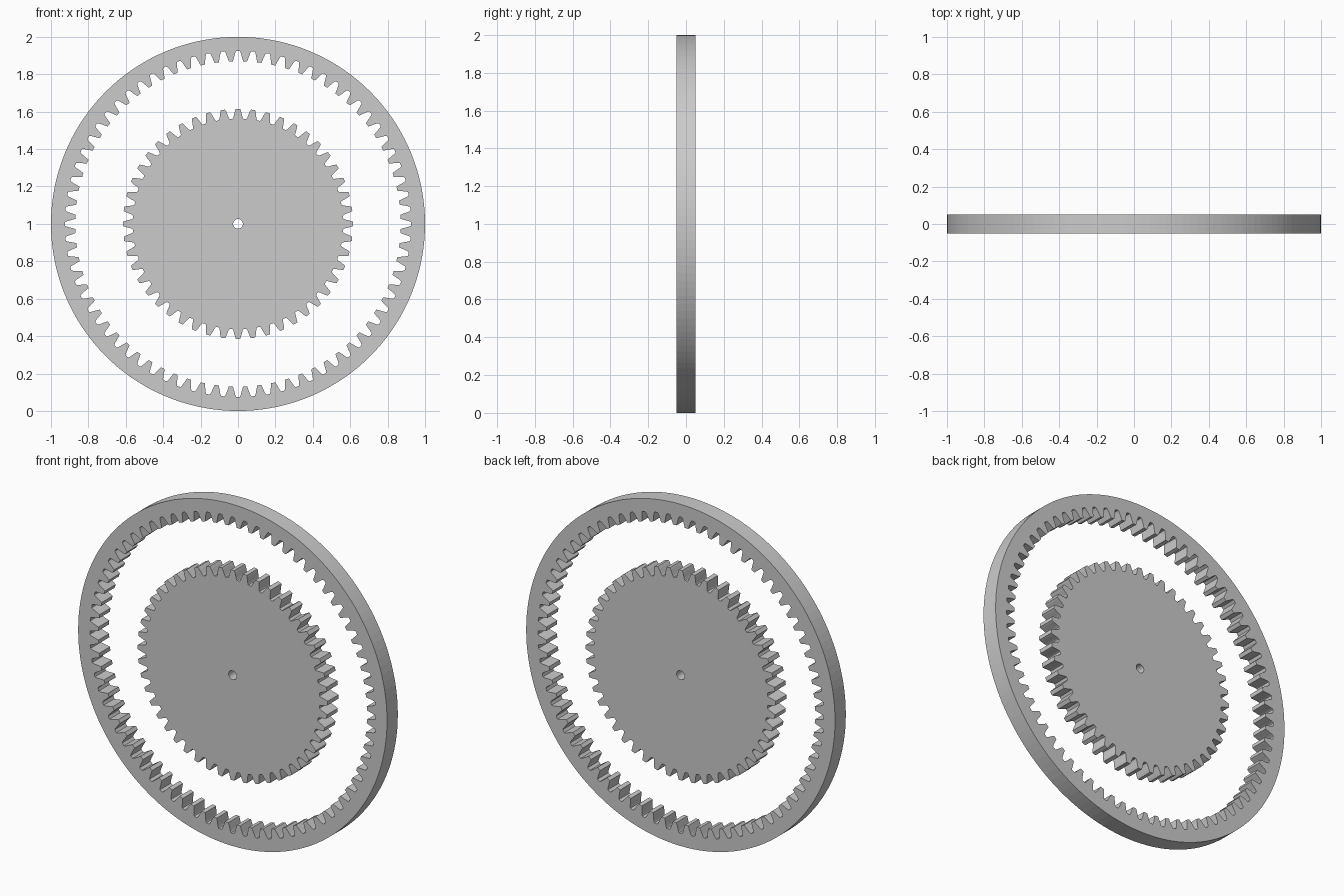
import bpy, bmesh
from math import cos, sin, pi

if "Cube" in bpy.data.objects:
    bpy.data.objects.remove(bpy.data.objects["Cube"])

HALF = 0.05      # half thickness of both gears
CENTRE_Z = 1.0


def circle(radius, count):
    return [(radius * cos(2 * pi * i / count), radius * sin(2 * pi * i / count))
            for i in range(count)]


def toothed_loop(count, flank):
    """flank: (radius, half width) pairs from root to tip; a tooth sits on the +x axis."""
    pts = []
    for i in range(count):
        a = 2 * pi * i / count
        for r, w in flank:
            pts.append((r * cos(a - w / r), r * sin(a - w / r)))
        for r, w in reversed(flank):
            pts.append((r * cos(a + w / r), r * sin(a + w / r)))
    return pts


def plate(name, loops):
    """Extrude nested closed outlines into a flat plate standing upright."""
    cu = bpy.data.curves.new(name, 'CURVE')
    cu.dimensions = '2D'
    cu.fill_mode = 'BOTH'
    cu.extrude = HALF
    for pts in loops:
        sp = cu.splines.new('POLY')
        sp.points.add(len(pts) - 1)
        for p, (x, y) in zip(sp.points, pts):
            p.co = (x, y, 0, 1)
        sp.use_cyclic_u = True
    ob = bpy.data.objects.new(name, cu)
    bpy.context.collection.objects.link(ob)
    ob.rotation_euler = (pi / 2, 0, 0)
    ob.location.z = CENTRE_Z
    bpy.ops.object.select_all(action='DESELECT')
    ob.select_set(True)
    bpy.context.view_layer.objects.active = ob
    bpy.ops.object.convert(target='MESH')
    ob = bpy.context.view_layer.objects.active
    # weld caps to walls and keep flat faces
    bm = bmesh.new()
    bm.from_mesh(ob.data)
    bmesh.ops.remove_doubles(bm, verts=bm.verts, dist=1e-5)
    bmesh.ops.recalc_face_normals(bm, faces=bm.faces)
    for f in bm.faces:
        f.smooth = False
    bm.to_mesh(ob.data)
    bm.free()
    return ob


# inner gear with outward teeth and a small shaft hole
sun_flank = [(0.563, 0.029), (0.568, 0.0255), (0.578, 0.0225),
             (0.590, 0.0195), (0.603, 0.016), (0.615, 0.0115)]
plate("sun_gear", [toothed_loop(48, sun_flank), circle(0.026, 32)])

# outer ring with inward teeth (gaps cut outward on the axes)
ring_gap = [(0.870, 0.027), (0.882, 0.0235), (0.895, 0.020),
            (0.910, 0.016), (0.920, 0.0125), (0.925, 0.009)]
plate("ring_gear", [circle(1.0, 144), toothed_loop(72, ring_gap)])
